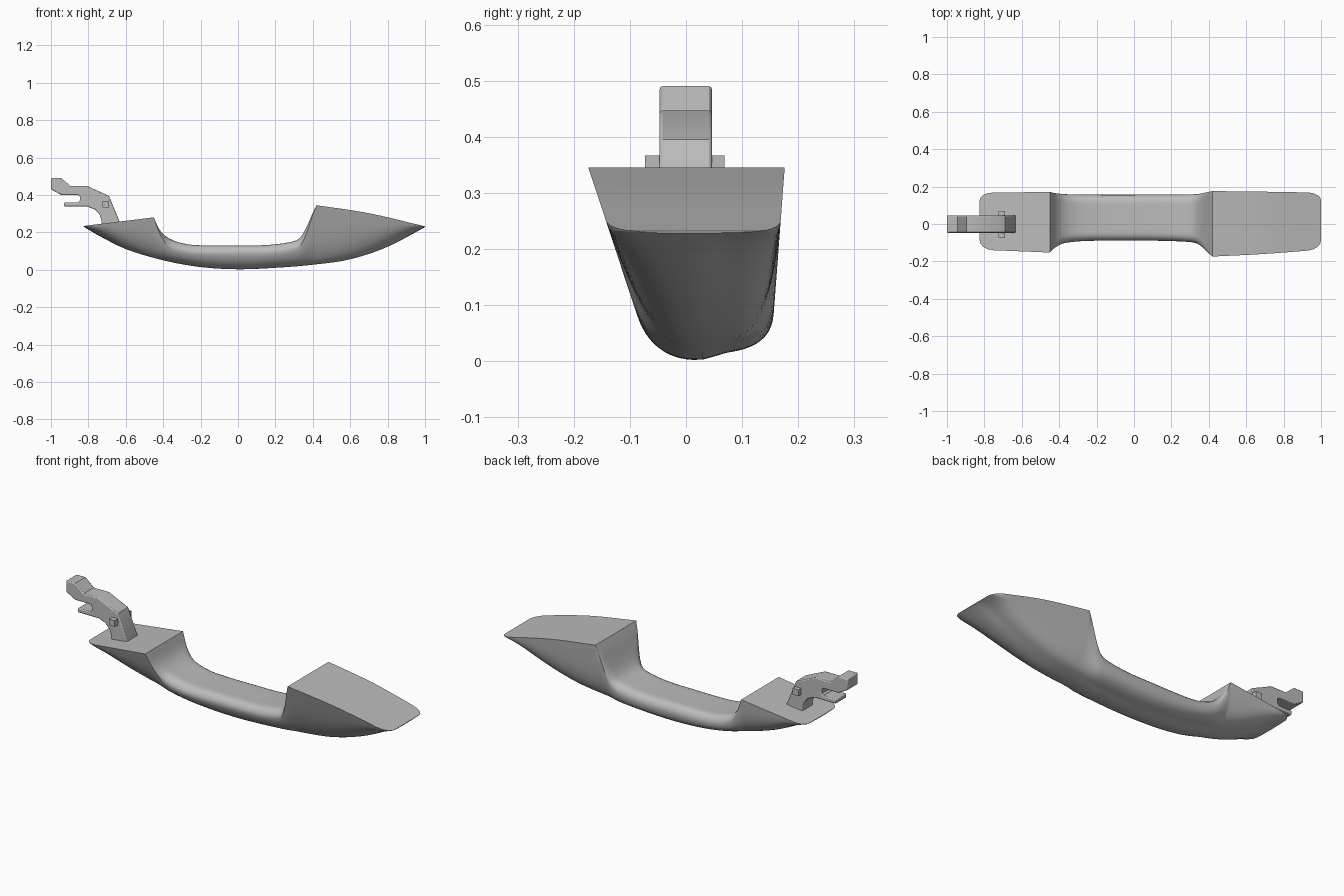
import bpy
import bmesh
import math

cube = bpy.data.objects.get("Cube")
if cube:
    bpy.data.objects.remove(cube, do_unlink=True)

# One flat grey for the whole handle
grey = bpy.data.materials.new("plain grey")
grey.use_nodes = True
grey.diffuse_color = (0.5, 0.5, 0.5, 1)
grey.node_tree.nodes["Principled BSDF"].inputs["Base Color"].default_value = grey.diffuse_color


def finish(name, bm, smooth_angle):
    """Turn a bmesh into a shaded object."""
    bmesh.ops.recalc_face_normals(bm, faces=bm.faces)
    mesh = bpy.data.meshes.new(name)
    bm.to_mesh(mesh)
    bm.free()
    mesh.materials.append(grey)
    obj = bpy.data.objects.new(name, mesh)
    bpy.context.collection.objects.link(obj)
    bpy.ops.object.select_all(action="DESELECT")
    obj.select_set(True)
    bpy.context.view_layer.objects.active = obj
    bpy.ops.object.shade_smooth_by_angle(angle=math.radians(smooth_angle))
    return obj


def curve(points, x):
    """Smooth height at x through the given (x, z) points."""
    last = len(points) - 1
    i = 0
    while i < last - 1 and x > points[i + 1][0]:
        i += 1

    def slope(k):
        a, b = points[max(k - 1, 0)], points[min(k + 1, last)]
        return (b[1] - a[1]) / (b[0] - a[0])

    (xa, za), (xb, zb) = points[i], points[i + 1]
    h = xb - xa
    t = (x - xa) / h
    return (za * (1 + 2 * t) * (1 - t) ** 2 + zb * t * t * (3 - 2 * t)
            + h * t * (1 - t) * (slope(i) * (1 - t) - slope(i + 1) * t))


# Side profile: underside, and the top as pad, scoop, pad with creases between
LEFT, RIGHT = -0.825, 1.0
underside = [(LEFT, 0.23), (-0.75, 0.185), (-0.6, 0.11), (-0.4, 0.05), (-0.2, 0.014), (0, 0.002),
             (0.2, 0.01), (0.4, 0.026), (0.6, 0.055), (0.8, 0.122), (RIGHT, 0.228)]
small_pad = [(LEFT, 0.234), (-0.45, 0.28)]
scoop = [(-0.45, 0.28), (-0.42, 0.214), (-0.366, 0.166), (-0.28, 0.138), (-0.18, 0.13), (0, 0.13),
         (0.15, 0.132), (0.27, 0.146), (0.33, 0.168), (0.365, 0.225), (0.4, 0.305), (0.42, 0.345)]
large_pad = [(0.42, 0.345), (0.7, 0.302), (RIGHT, 0.232)]


def half_widths(z):
    """Front and back reach of the drafted sides, measured from the middle line."""
    return 0.105 + 0.33 * (z - 0.045), 0.12 + 0.075 * z


def ring(x, top, edge):
    """Cross-section: rounded belly, drafted sides, optional rounded top edges."""
    middle = 0.03
    bottom = curve(underside, x)
    rim = top - edge
    depth = rim - bottom
    power = 2 / (2.3 + 5 * depth)
    tip = min(x - LEFT, RIGHT - x) / 0.07
    pinch = 1 - 0.3 * (1 - math.sqrt(1 - (1 - tip) ** 2)) if tip < 1 else 1
    points = []
    # belly, front rim to back rim
    steps = 28
    for i in range(steps + 1):
        a = math.pi * i / steps
        c = math.cos(a)
        z = rim - depth * max(math.sin(a), 0) ** power
        front, back = half_widths(z)
        u = abs(c) ** power * pinch
        y = middle - u * front if c > 0 else middle + u * back
        # the underside lifts a little toward the back
        lift = min(max((y - 0.02) / 0.06, 0), 1)
        z += 0.012 * lift * lift * (3 - 2 * lift) * (rim - z) / max(depth, 0.05)
        points.append((x, y, z))
    # top, back edge to front edge
    front, back = [w * pinch for w in half_widths(rim)]
    arc = [math.pi / 2 * i / 5 for i in range(1, 6)]
    for a in arc:
        points.append((x, middle + back - edge * (1 - math.cos(a)), rim + edge * math.sin(a)))
    start, end = middle + back - edge, middle - front + edge
    for i in range(1, 8):
        points.append((x, start + (end - start) * i / 8, top))
    for a in reversed(arc):
        points.append((x, middle - front + edge * (1 - math.cos(a)), rim + edge * math.sin(a)))
    return points


# Grip body with both mounting pads, lofted along x
bm = bmesh.new()
rings = []
for part, count in ((small_pad, 14), (scoop, 40), (large_pad, 18)):
    a, b = part[0][0], part[-1][0]
    for i in range(count + 1):
        if i == 0 and rings:
            continue
        x = a + (b - a) * (1 - math.cos(math.pi * i / count)) / 2
        edge = 0.042 * min(1, (x - a) / 0.07, (b - x) / 0.07) if part is scoop else 0
        rings.append([bm.verts.new(p) for p in ring(x, curve(part, x), max(edge, 0))])
for r, s in zip(rings, rings[1:]):
    n = len(r)
    for i in range(n):
        j = (i + 1) % n
        bm.faces.new((r[i], r[j], s[j], s[i]))
bm.faces.new(rings[0])
bm.faces.new(rings[-1])
bmesh.ops.remove_doubles(bm, verts=bm.verts, dist=0.0004)
finish("grip_body", bm, 35)


def bevel(obj, width):
    mod = obj.modifiers.new("soft edges", "BEVEL")
    mod.width = width
    mod.segments = 2
    mod.limit_method = "ANGLE"
    mod.angle_limit = math.radians(50)


# Hooked hinge arm, a side outline extruded across y
outline = [(-1, 0.49), (-0.945, 0.49), (-0.895, 0.447), (-0.805, 0.447), (-0.69, 0.395),
           (-0.63, 0.25), (-0.63, 0.2), (-0.73, 0.2), (-0.73, 0.265), (-0.74, 0.295),
           (-0.765, 0.322), (-0.805, 0.337), (-0.93, 0.337), (-0.93, 0.36), (-0.855, 0.36),
           (-0.845, 0.37), (-0.845, 0.392), (-0.855, 0.4), (-0.945, 0.4), (-1, 0.43)]
bm = bmesh.new()
face = bm.faces.new([bm.verts.new((x, -0.047, z)) for x, z in outline])
grown = bmesh.ops.extrude_face_region(bm, geom=[face])
for item in grown["geom"]:
    if isinstance(item, bmesh.types.BMVert):
        item.co.y = 0.046
arm = finish("hinge_arm", bm, 25)
bevel(arm, 0.005)

# Square pivot pin through the arm
bm = bmesh.new()
bmesh.ops.create_cube(bm, size=1)
for v in bm.verts:
    v.co.x = -0.706 + v.co.x * 0.035
    v.co.y = -0.002 + v.co.y * 0.142
    v.co.z = 0.35 + v.co.z * 0.034
finish("pivot_pin", bm, 25)
